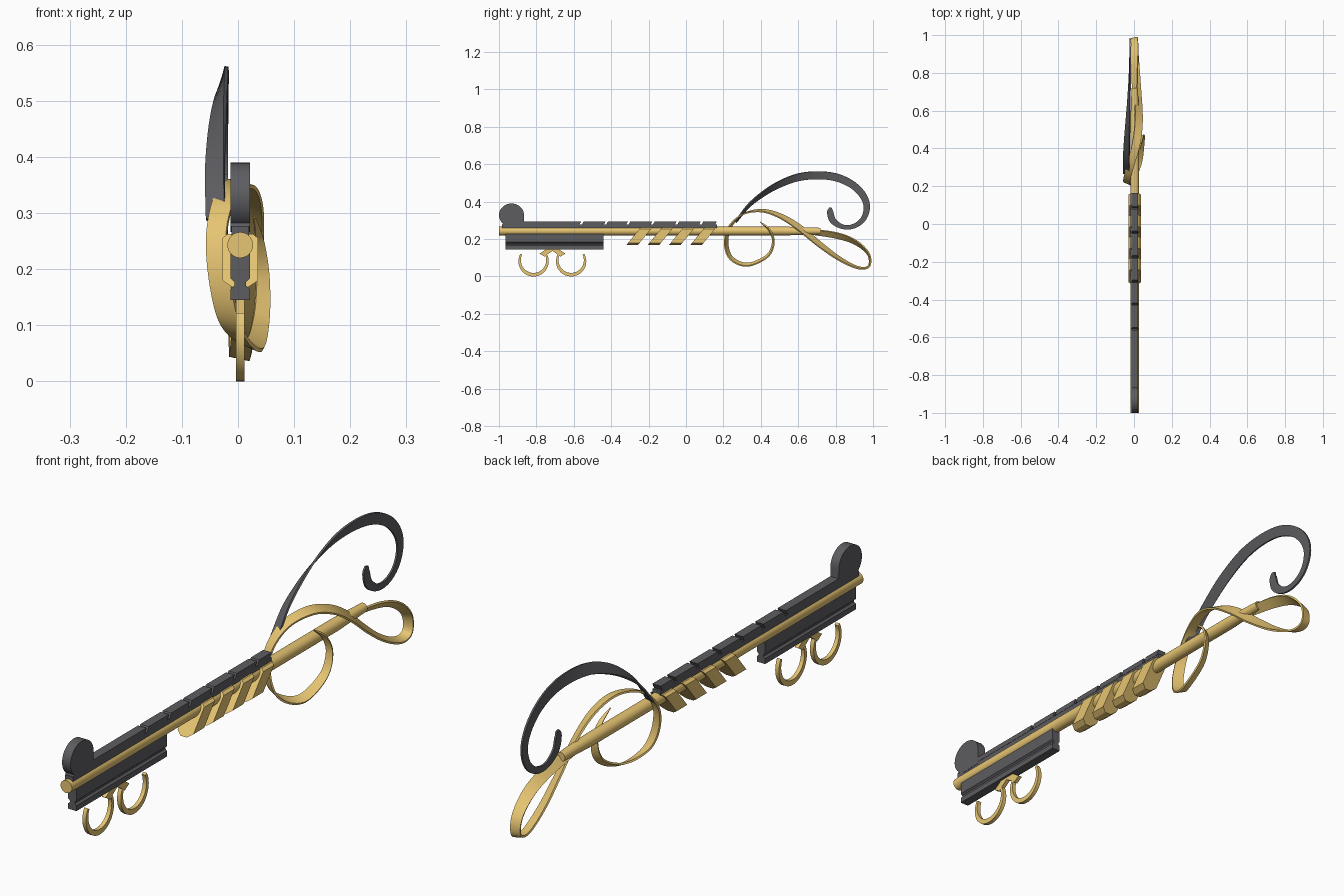
import bpy, bmesh, math
from mathutils import Vector

CX = 0.004  # centre of the straight parts


def material(name, color):
    m = bpy.data.materials.new(name)
    m.diffuse_color = color
    return m


gold = material("gold", (0.80, 0.56, 0.17, 1))
dark = material("dark_metal", (0.11, 0.11, 0.12, 1))


def loft(name, rings, mat, smooth=False):
    """Skin a list of equal-length point rings and cap both ends."""
    bm = bmesh.new()
    rows = [[bm.verts.new(p) for p in ring] for ring in rings]
    n = len(rows[0])
    for a, b in zip(rows, rows[1:]):
        for i in range(n):
            j = (i + 1) % n
            bm.faces.new((a[i], a[j], b[j], b[i]))
    bm.faces.new(rows[0])
    bm.faces.new(rows[-1][::-1])
    bmesh.ops.recalc_face_normals(bm, faces=bm.faces)
    me = bpy.data.meshes.new(name)
    bm.to_mesh(me)
    bm.free()
    ob = bpy.data.objects.new(name, me)
    bpy.context.collection.objects.link(ob)
    me.materials.append(mat)
    if smooth:
        bpy.ops.object.select_all(action='DESELECT')
        ob.select_set(True)
        bpy.context.view_layer.objects.active = ob
        bpy.ops.object.shade_smooth_by_angle(angle=math.radians(40))
    return ob


def side_prism(name, yz, half, mat, smooth=False):
    """Extrude a side profile across x."""
    return loft(name, [[(CX + s * half, y, z) for y, z in yz] for s in (-1, 1)], mat, smooth)


def mirrored(half_profile):
    """Right half of an x/z section -> full closed section."""
    return half_profile + [(-x, z) for x, z in reversed(half_profile)]


def catmull(keys, steps=8):
    keys = [Vector(k) for k in keys]
    ext = [2 * keys[0] - keys[1]] + keys + [2 * keys[-1] - keys[-2]]
    out = []
    for a, b, c, d in zip(ext, ext[1:], ext[2:], ext[3:]):
        for s in range(steps):
            t = s / steps
            out.append(0.5 * (2 * b + (c - a) * t + (2 * a - 5 * b + 4 * c - d) * t * t
                              + (3 * b - a - 3 * c + d) * t ** 3))
    return out + [keys[-1]]


def ribbon(name, keys, mat, thick=0.007):
    """Twisting flat strip; each key is y, z, x, width, twist in degrees."""
    pts = catmull(keys)
    rings = []
    for i, p in enumerate(pts):
        d = pts[min(i + 1, len(pts) - 1)] - pts[max(i - 1, 0)]
        tan = Vector((0, d[0], d[1])).normalized()
        nrm = Vector((0, -tan.z, tan.y))
        side = Vector((1, 0, 0))
        a = math.radians(p[4])
        u = (side * math.cos(a) + nrm * math.sin(a)) * p[3] / 2
        v = (nrm * math.cos(a) - side * math.sin(a)) * min(thick, p[3]) / 2
        c = Vector((p[2], p[0], p[1]))
        rings.append([c - u - v, c + u - v, c + u + v, c - u + v])
    return loft(name, rings, mat, True)


# Long round shaft
circle = [(math.cos(k * math.pi / 16), math.sin(k * math.pi / 16)) for k in range(32)]
loft("shaft", [[(CX + r * c, y, 0.243 + r * s) for c, s in circle]
               for y, r in ((-1, 0.023), (0.55, 0.023), (0.72, 0.017))], gold, True)

# Upper rail with slanted segments
side_prism("rail_base", [(-0.985, 0.25), (0.165, 0.25), (0.165, 0.277), (-0.985, 0.277)], 0.016, dark)
cuts = [-0.985, -0.56, -0.43, -0.31, -0.18, -0.05, 0.08, 0.165]
for i, (a, b) in enumerate(zip(cuts, cuts[1:])):
    side_prism(f"rail_segment_{i}", [(a + 0.003, 0.276), (b - 0.010, 0.276),
                                     (b, 0.295), (a + 0.013, 0.295)], 0.017, dark)

# Rounded thumb piece on the front end
thumb = [(-0.933 + 0.067 * math.cos(t), 0.328 + 0.062 * math.sin(t))
         for t in [math.radians(k * 9) for k in range(31)]]
thumb += [(-0.90, 0.268), (-0.865, 0.268)]
side_prism("thumb_piece", thumb, 0.017, dark, True)

# Grooved lower block
section = mirrored([(0.017, 0.145), (0.017, 0.165), (0.010, 0.171), (0.010, 0.177),
                    (0.017, 0.183), (0.017, 0.228)])
loft("lower_block", [[(CX + x, y, z) for x, z in section] for y in (-0.965, -0.44)], dark)

# Four slanted grip fins
fin = mirrored([(0.013, 0.167), (0.032, 0.180), (0.032, 0.255), (0.022, 0.263)])
for i in range(4):
    y0 = -0.32 + i * 0.114
    loft(f"grip_fin_{i}", [[(CX + x, y0 + o + 0.82 * (z - 0.167), z) for x, z in fin]
                           for o in (0, 0.062)], gold)

# Pair of open finger rings
for name, cy, sgn in (("front_ring", -0.815, 1), ("rear_ring", -0.614, -1)):
    rings = []
    for k in range(33):
        t = k / 32
        a = math.radians(150 + 240 * t)
        w = 0.010 + 0.009 * math.sin(math.pi * t)
        rings.append([(CX + s * 0.0075, cy + sgn * r * math.cos(a), 0.081 + r * math.sin(a))
                      for s, r in ((-1, 0.081 - w), (1, 0.081 - w), (1, 0.081), (-1, 0.081))])
    loft(name, rings, gold, True)

# Arrow-shaped link between rings and block
side_prism("ring_link", [(-0.714, 0.168), (-0.645, 0.122), (-0.672, 0.106), (-0.690, 0.120),
                         (-0.714, 0.136), (-0.738, 0.120), (-0.756, 0.106), (-0.783, 0.122)],
           0.0075, gold)

# Gold ribbon: loop, arch, long fall and turn back into the shaft
ribbon("gold_ribbon", [
    (0.395, 0.292, 0.030, 0.003, 20), (0.445, 0.250, 0.038, 0.016, 20),
    (0.467, 0.185, 0.044, 0.024, 20), (0.435, 0.110, 0.041, 0.030, 22),
    (0.330, 0.063, 0.026, 0.036, 25), (0.245, 0.095, -0.010, 0.042, 25),
    (0.215, 0.170, -0.030, 0.042, 25), (0.232, 0.260, -0.038, 0.038, 20),
    (0.300, 0.330, -0.022, 0.040, 0), (0.400, 0.352, 0.006, 0.044, -15),
    (0.500, 0.325, 0.022, 0.046, -28), (0.600, 0.265, 0.025, 0.048, -38),
    (0.710, 0.175, 0.018, 0.046, -35), (0.820, 0.095, 0.010, 0.042, -25),
    (0.920, 0.047, 0.004, 0.038, -15), (0.978, 0.055, 0.002, 0.036, -10),
    (0.975, 0.120, 0.002, 0.038, -15), (0.905, 0.183, 0.004, 0.042, -30),
    (0.800, 0.220, 0.004, 0.042, -45), (0.640, 0.243, 0.004, 0.034, -50)], gold)

# Dark tapering scroll
ribbon("dark_scroll", [
    (0.265, 0.290, -0.040, 0.034, 10), (0.335, 0.378, -0.041, 0.036, 25),
    (0.415, 0.443, -0.038, 0.038, 40), (0.500, 0.493, -0.034, 0.040, 55),
    (0.600, 0.530, -0.029, 0.042, 68), (0.705, 0.541, -0.025, 0.042, 78),
    (0.805, 0.529, -0.022, 0.042, 84), (0.890, 0.490, -0.021, 0.040, 88),
    (0.947, 0.432, -0.021, 0.038, 90), (0.967, 0.370, -0.021, 0.034, 90),
    (0.948, 0.308, -0.021, 0.029, 90), (0.900, 0.270, -0.021, 0.025, 90),
    (0.840, 0.265, -0.021, 0.024, 90), (0.787, 0.297, -0.021, 0.034, 90),
    (0.771, 0.343, -0.021, 0.034, 90), (0.774, 0.368, -0.021, 0.014, 90)], dark)
